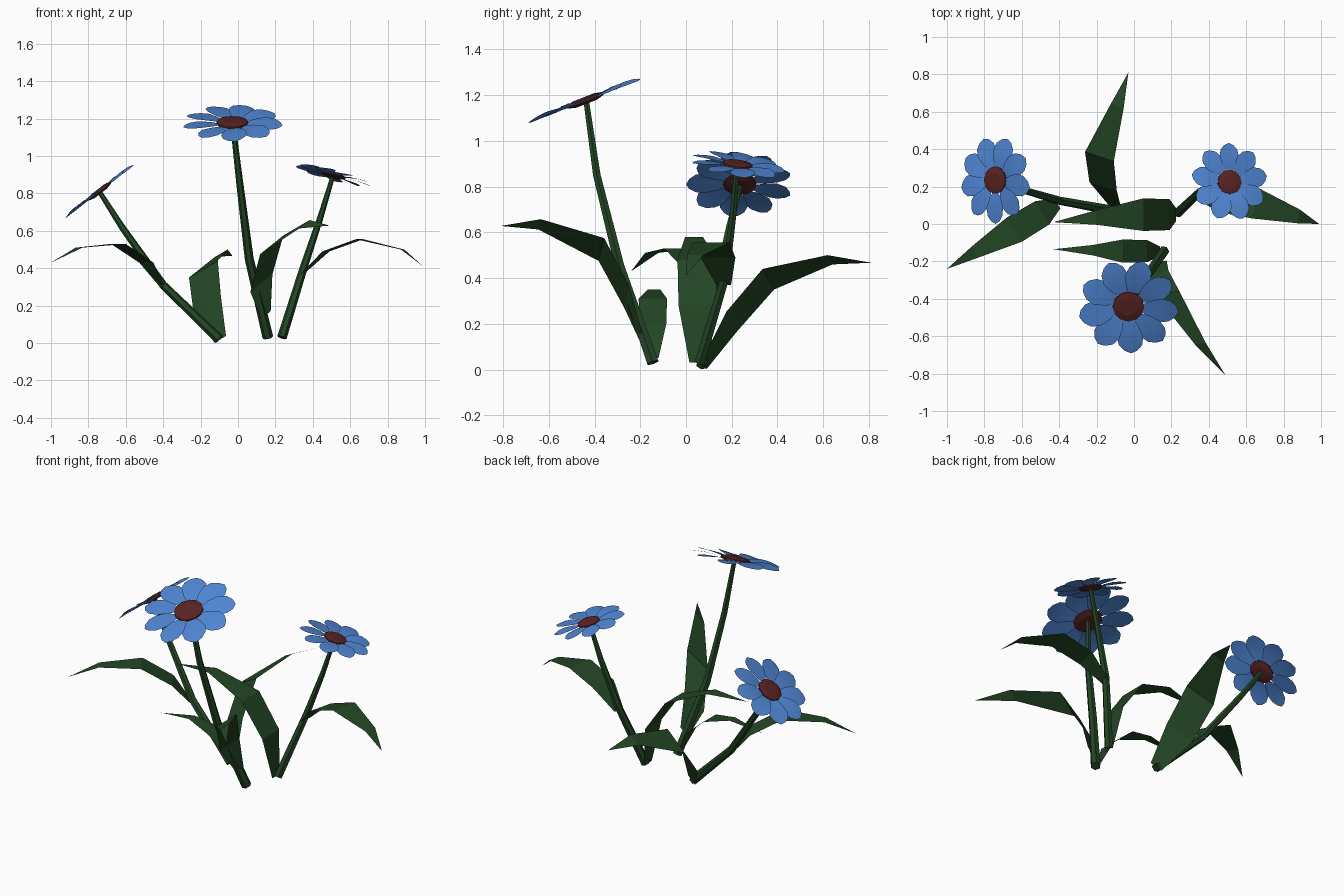
import bpy, math
from mathutils import Vector

if "Cube" in bpy.data.objects:
    bpy.data.objects.remove(bpy.data.objects["Cube"])


def material(name, rgb):
    m = bpy.data.materials.new(name)
    m.diffuse_color = (*rgb, 1)
    m.use_nodes = True
    m.node_tree.nodes["Principled BSDF"].inputs["Base Color"].default_value = m.diffuse_color
    return m


BLUE = material("petal_blue", (0.08, 0.24, 0.66))
RED = material("centre_dark_red", (0.10, 0.017, 0.016))
GREEN = material("leaf_green", (0.017, 0.060, 0.018))


def make(name, verts, faces, mat):
    me = bpy.data.meshes.new(name)
    me.from_pydata([tuple(v) for v in verts], [], faces)
    me.materials.append(mat)
    ob = bpy.data.objects.new(name, me)
    bpy.context.collection.objects.link(ob)
    return ob


def frame(n):
    """Two axes across a direction, the first as near to +x as possible."""
    n = Vector(n).normalized()
    u = (Vector((1, 0, 0)) - n * n.x).normalized()
    return u, n.cross(u), n


def stem(name, pts, r0, r1, sides=6):
    pts = [Vector(p) for p in pts]
    verts, faces = [], []
    for i, p in enumerate(pts):
        u, v, _ = frame(pts[min(i + 1, len(pts) - 1)] - pts[max(i - 1, 0)])
        r = r0 + (r1 - r0) * i / (len(pts) - 1)
        for k in range(sides):
            a = math.tau * k / sides
            verts.append(p + r * (u * math.cos(a) + v * math.sin(a)))
            if i:
                b, j = (i - 1) * sides, (k + 1) % sides
                faces.append((b + k, b + j, b + sides + j, b + sides + k))
    faces.append(tuple(reversed(range(sides))))
    make(name, verts, faces, GREEN)


def leaf(name, pts, w):
    """Bent strip, wide in the middle, ending in a point."""
    w = Vector(w)
    verts, faces = [], []
    for p, f in zip(pts[:-1], (0.4, 0.95, 1.0, 0.45)):
        verts += [Vector(p) - w * f, Vector(p) + w * f]
    for i in range(3):
        faces.append((2 * i, 2 * i + 1, 2 * i + 3, 2 * i + 2))
    verts.append(Vector(pts[-1]))
    faces.append((6, 7, 8))
    ob = make(name, verts, faces, GREEN)
    # turn faces so that they look upwards
    if sum(p.normal.z * p.area for p in ob.data.polygons) < 0:
        ob.data.flip_normals()


def flower(name, c, n, R, phase, count=9):
    c = Vector(c)
    u, v, n = frame(n)
    # petals: half outline as (distance, half width) in units of R
    outline = [(0.25, 0.07), (0.42, 0.18), (0.64, 0.26), (0.82, 0.23), (0.94, 0.13)]
    verts, faces = [], []
    for k in range(count):
        a = math.radians(phase) + math.tau * k / count
        d = u * math.cos(a) + v * math.sin(a)
        s = n.cross(d)
        b = len(verts)
        for t, h in outline:
            lift = n * R * 0.03 * math.sin((t - 0.25) / 0.75 * math.pi)
            for side in (-1, 1):
                # each petal is twisted so that it overlaps its neighbour
                verts.append(c + R * (d * t + s * h * side) + lift + n * R * 0.12 * h * side)
        verts.append(c + d * R)
        for i in range(len(outline) - 1):
            q = b + 2 * i
            faces.append((q, q + 2, q + 3, q + 1))
        q = b + 2 * len(outline)
        faces.append((q - 2, q, q - 1))
    petals = make(name + "_petals", verts, faces, BLUE)
    petals.data.shade_smooth()

    # flattened centre, closed on both sides
    m, verts, faces = 12, [], []
    for t, h in ((0.18, -0.05), (0.31, -0.015), (0.31, 0.035), (0.18, 0.065)):
        for k in range(m):
            a = math.tau * k / m
            verts.append(c + R * (t * (u * math.cos(a) + v * math.sin(a)) + n * h))
    for i in range(3):
        for k in range(m):
            j = (k + 1) % m
            faces.append((i * m + k, i * m + j, i * m + m + j, i * m + m + k))
    faces += [tuple(reversed(range(m))), tuple(range(3 * m, 4 * m))]
    make(name + "_centre", verts, faces, RED)


# front flower, the tallest
flower("front_flower", (-0.03, -0.44, 1.175), (0, -0.36, 0.93), 0.27, -87)
stem("front_stem", [(0.16, -0.145, 0.03), (0.06, -0.29, 0.45), (0.01, -0.39, 0.85),
                    (-0.027, -0.435, 1.165)], 0.029, 0.014)
leaf("front_right_leaf", [(0.15, -0.20, 0.15), (0.125, -0.26, 0.32), (0.18, -0.37, 0.525),
                          (0.355, -0.64, 0.635), (0.49, -0.81, 0.628)], (0.062, 0.012, 0.05))
leaf("front_left_leaf", [(0.14, -0.145, 0.05), (0.07, -0.145, 0.20), (-0.06, -0.145, 0.31),
                         (-0.22, -0.14, 0.35), (-0.43, -0.135, 0.32)], (0, 0.062, 0))

# left flower, leaning far out
flower("left_flower", (-0.74, 0.235, 0.81), (-0.61, 0, 0.79), 0.235, 70)
stem("left_stem", [(-0.10, 0.07, 0.02), (-0.40, 0.125, 0.31), (-0.62, 0.19, 0.62),
                   (-0.735, 0.235, 0.80)], 0.027, 0.013)
leaf("left_outer_leaf", [(-0.41, 0.11, 0.31), (-0.49, 0.06, 0.43), (-0.64, -0.03, 0.53),
                         (-0.85, -0.15, 0.51), (-1.0, -0.24, 0.43)], (-0.04, 0.065, 0))
leaf("left_back_leaf", [(-0.095, 0.08, 0.02), (-0.165, 0.20, 0.21), (-0.185, 0.36, 0.395),
                        (-0.09, 0.63, 0.48), (-0.03, 0.81, 0.467)], (0.077, -0.025, 0.045))

# right flower
flower("right_flower", (0.51, 0.225, 0.895), (0.25, 0.13, 0.96), 0.21, 91)
stem("right_stem", [(0.235, 0.06, 0.03), (0.35, 0.17, 0.40), (0.44, 0.205, 0.67),
                    (0.505, 0.223, 0.885)], 0.026, 0.012)
leaf("right_outer_leaf", [(0.345, 0.165, 0.37), (0.47, 0.14, 0.49), (0.65, 0.11, 0.555),
                          (0.88, 0.04, 0.50), (0.99, 0.0, 0.41)], (0.02, 0.08, 0))
leaf("right_inner_leaf", [(0.225, 0.05, 0.03), (0.19, 0.05, 0.28), (0.05, 0.05, 0.48),
                          (-0.20, 0.035, 0.58), (-0.43, 0.01, 0.57)], (0, 0.087, 0))
